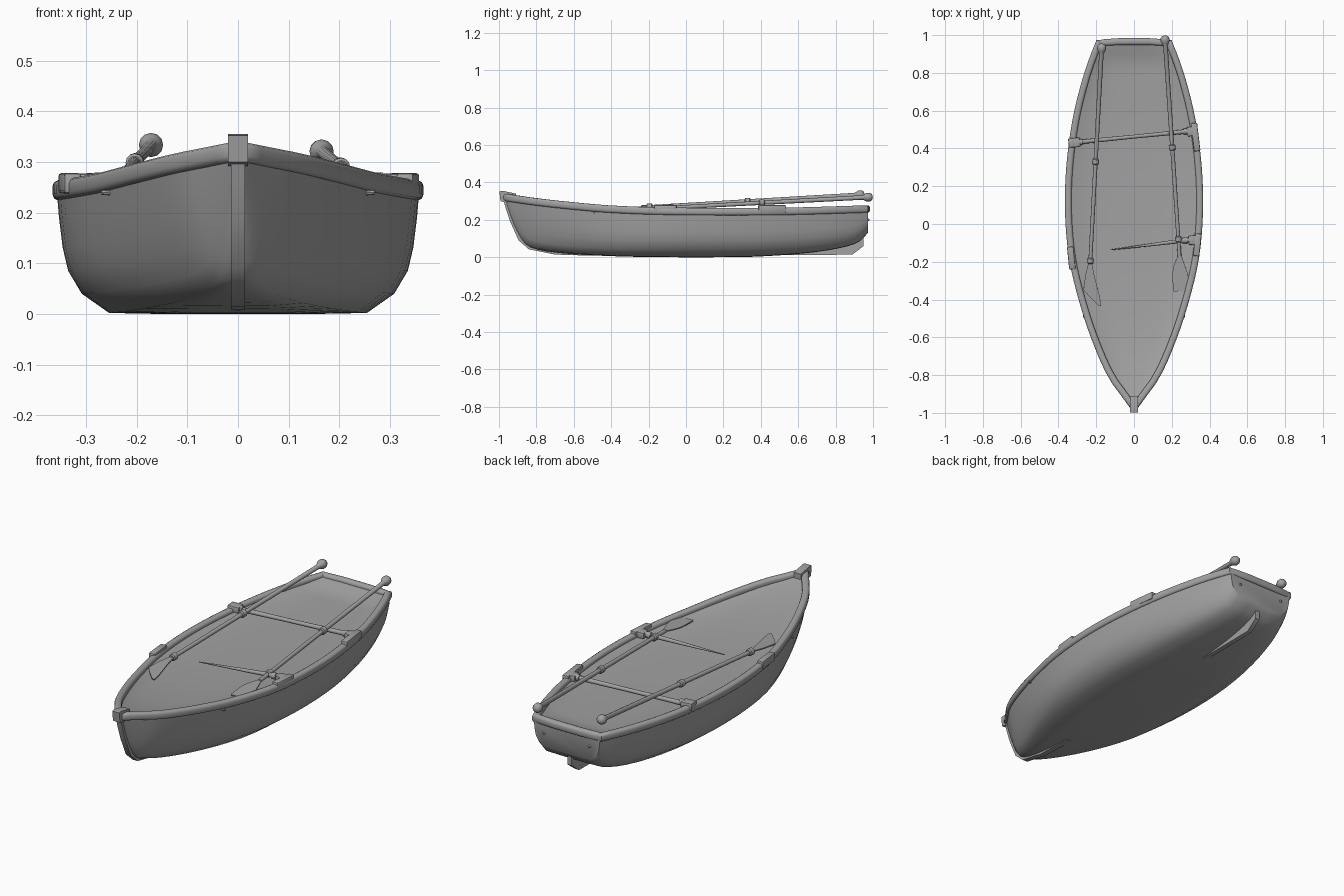
import bpy, bmesh, math
from mathutils import Vector

if "Cube" in bpy.data.objects:
    bpy.data.objects.remove(bpy.data.objects["Cube"])

paint = bpy.data.materials.new("grey_paint")
paint.diffuse_color = (0.36, 0.36, 0.36, 1)
paint.use_nodes = True
paint.node_tree.nodes["Principled BSDF"].inputs["Base Color"].default_value = paint.diffuse_color


def curve(table, y):
    """Smooth (Hermite) interpolation through (y, value) pairs."""
    n = len(table)
    i = max(0, min(n - 2, sum(1 for p in table if p[0] <= y) - 1))

    def slope(k):
        a, b = table[max(0, k - 1)], table[min(n - 1, k + 1)]
        return (b[1] - a[1]) / (b[0] - a[0])
    (y0, v0), (y1, v1) = table[i], table[i + 1]
    h = y1 - y0
    t = max(0, min(1, (y - y0) / h))
    return ((2*t**3 - 3*t*t + 1) * v0 + (t**3 - 2*t*t + t) * h * slope(i)
            + (3*t*t - 2*t**3) * v1 + (t**3 - t*t) * h * slope(i + 1))


WIDTH = [(-.98, .012), (-.9, .07), (-.8, .14), (-.6, .227), (-.4, .292), (-.2, .34), (0, .362),
         (.2, .364), (.4, .348), (.6, .315), (.8, .262), (.93, .215), (.975, .196)]
SHEER = [(-.98, .342), (-.8, .316), (-.6, .294), (-.4, .277), (-.1, .266), (.5, .265), (.975, .278)]
KEEL = [(-.975, .3), (-.93, .19), (-.88, .095), (-.83, .052), (-.7, .025), (-.5, .01), (-.2, .001),
        (.3, .001), (.5, .01), (.7, .028), (.85, .055), (.93, .085), (.972, .13)]
FULL = [(1, 1), (.985, .75), (.965, .52), (.935, .34), (.86, .16), (.71, .01), (.35, 0), (0, 0)]
SHARP = [(1, 1), (.88, .75), (.72, .52), (.56, .34), (.38, .17), (.2, .06), (.08, .01), (0, 0)]


def finish(name, bm, angle=40):
    bmesh.ops.recalc_face_normals(bm, faces=bm.faces)
    me = bpy.data.meshes.new(name)
    bm.to_mesh(me)
    bm.free()
    me.materials.append(paint)
    ob = bpy.data.objects.new(name, me)
    bpy.context.collection.objects.link(ob)
    bpy.context.view_layer.objects.active = ob
    ob.select_set(True)
    bpy.ops.object.shade_smooth_by_angle(angle=math.radians(angle))
    ob.select_set(False)
    return ob


def loft(name, rings, cyclic=False, angle=40):
    """Skin closed rings of points; cap the ends unless cyclic."""
    bm = bmesh.new()
    vs = [[bm.verts.new(p) for p in r] for r in rings]
    n = len(vs[0])
    for a, b in zip(vs, vs[1:] + (vs[:1] if cyclic else [])):
        for i in range(n):
            bm.faces.new((a[i], a[(i + 1) % n], b[(i + 1) % n], b[i]))
    if not cyclic:
        bm.faces.new(vs[0])
        bm.faces.new(vs[-1])
    return finish(name, bm, angle)


def turned(name, a, b, profile, sides=12):
    """Round part along a-b; profile holds (fraction of length, radius)."""
    a, b = Vector(a), Vector(b)
    d = b - a
    u = d.cross(Vector((0, 0, 1))).normalized()
    w = u.cross(d).normalized()
    return loft(name, [[a + d * f + r * (u * math.cos(2*math.pi*k/sides) + w * math.sin(2*math.pi*k/sides))
                        for k in range(sides)] for f, r in profile])


def block(name, center, size, turn=0, bevel=.006):
    bm = bmesh.new()
    bmesh.ops.create_cube(bm, size=1)
    c, s = math.cos(turn), math.sin(turn)
    for v in bm.verts:
        x, y, z = (v.co[i] * size[i] for i in range(3))
        v.co = Vector((x*c - y*s, x*s + y*c, z)) + Vector(center)
    bmesh.ops.bevel(bm, geom=bm.edges[:], offset=bevel, segments=2, affect='EDGES', profile=.5)
    return finish(name, bm)


def plate(name, outline, thick):
    """Fin in the y-z plane, centred on x = 0."""
    return loft(name, [[(x, y, z) for y, z in outline] for x in (-thick, thick)])


# Hull with the shallow dished inner surface, one closed section per station
stations = [-.972, -.955, -.93, -.905, -.88, -.855, -.83, -.79, -.74] + \
    [-.68 + .08 * i for i in range(19)] + [.81, .86, .9, .93, .955, .972]
rings = []
for y in stations:
    w = max(.004, curve(WIDTH, y) - .007)
    top, low = curve(SHEER, y) - .012, curve(KEEL, y)
    m = max(0, min(1, (y + .98) / .75))
    m = m * (2 - m)
    side = []
    for (fx, fz), (sx, sz) in zip(FULL, SHARP):
        side.append((w * (fx*m + sx*(1 - m)), low + (top - low) * (fz*m + sz*(1 - m))))
    ring = [(x, y, z) for x, z in side] + [(-x, y, z) for x, z in side[-2::-1]]
    dish = .028 * min(1, w / .2) * min(1, max(0, (.975 - y) / .12))
    for i in range(1, 12):
        f = -1 + i / 6
        ring.append((f * w, y, top - dish * (1 - f**4)))
    rings.append(ring)
loft("hull", rings, angle=50)

# Gunwale: rounded bar swept round the whole sheer line
ys = [.965 - .06 * i for i in range(32)] + [-.93, -.965]
half = [(max(.004, curve(WIDTH, y) - .017), y) for y in ys]
path = [(-x, y) for x, y in half] + [(x, y) for x, y in half[::-1]]
path += [(.182, .975), (.165, .978), (.08, .984), (-.08, .984), (-.165, .978), (-.182, .975)]
path = [(x, y - .018 if y > .97 else y) for x, y in path]
rings = []
for i, (x, y) in enumerate(path):
    p, q = path[i - 1], path[(i + 1) % len(path)]
    t = Vector((q[0] - p[0], q[1] - p[1])).normalized()
    z = curve(SHEER, y) - .02
    ring = []
    for k in range(12):
        a = 2 * math.pi * (k + .5) / 12
        c, s = math.cos(a), math.sin(a)
        o = .018 * math.copysign(abs(c)**.65, c)
        ring.append((x + t.y * o, y - t.x * o, z + .02 * math.copysign(abs(s)**.65, s)))
    rings.append(ring)
loft("gunwale", rings, cyclic=True, angle=60)

# Stem, bow cap and skeg
plate("stem", [(-.985, .335), (-.965, .265), (-.94, .19), (-.895, .09), (-.84, .042), (-.7, .014),
               (-.5, .008), (-.5, .02), (-.7, .04), (-.82, .08), (-.87, .15), (-.92, .3)], .014)
loft("bow_cap", [[(x, y, z) for y, z in
                  ((-.998, .352), (-.98, .355), (-.91, .34), (-.91, .31), (-.96, .292), (-.992, .3))]
                 for x in (-.02, .02)], angle=30)
plate("skeg", [(.5, .012), (.7, .012), (.89, .014), (.95, .06), (.95, .11), (.8, .06), (.6, .025)], .012)


# Oars: knobbed handle, shaft, collars and flat blade
def oar(tag, a, b, collars, blade):
    a, b = Vector(a), Vector(b)
    length = (b - a).length
    knob = [(0, .006), (.004, .016), (.014, .023), (.03, .024), (.042, .018), (.055, .012)]
    turned(tag + "_oar_shaft", a, b, [(f / length, r) for f, r in knob] + [(.5, .011), (1, .010)])
    d = (b - a).normalized()
    for y in collars:
        c = a + d * ((y - a.y) / d.y)
        turned(tag + "_oar_collar", c - d * .016, c + d * .016,
               [(0, .013), (.15, .018), (.85, .018), (1, .013)])
    across = d.cross(Vector((0, 0, 1))).normalized()
    up = across.cross(d)
    rings = []
    for f, l, r in blade:
        c = b + d * f
        rings.append([c + across * l - up * .002, c + across * r - up * .002,
                      c + across * r + up * .004, c + across * l + up * .004])
    loft(tag + "_oar_blade", rings)


oar("left", (-.17, .955, .335), (-.232, -.21, .268), (.33, -.195),
    [(0, -.01, .01), (.06, -.025, .022), (.14, -.05, .028), (.17, -.06, .0), (.22, -.07, -.055)])
oar("right", (.163, .998, .322), (.241, -.17, .26), (.405, -.08),
    [(0, -.01, .01), (.05, -.025, .035), (.09, -.036, .044), (.17, -.04, .046), (.185, -.038, .044)])

# Cross bars, the front one sinking into the inner surface
turned("rear_bar", (-.31, .432, .258), (.30, .492, .262), [(0, .012), (.5, .010), (1, .012)])
turned("front_bar", (.31, -.082, .266), (-.125, -.137, .248), [(0, .012), (.4, .009), (1, .002)])
for x, y in ((-.285, .434), (.275, .49), (.27, -.087)):
    turned("bar_collar", (x - .012, y, .262), (x + .012, y, .263), [(0, .016), (1, .016)])

# Oarlock pads on the gunwale, with a cheek block where a bar ends
for x, y, size, turn in ((-.33, .43, .05, .1), (-.332, -.18, .12, .1), (.326, .46, .15, .12), (.335, -.11, .12, -.1)):
    block("oarlock_pad", (x, y, .258), (.034, size, .04), turn)
for x, y in ((-.305, .432), (.3, .49), (.308, -.085)):
    block("oarlock_cheek", (x, y, .261), (.04, .05, .032), .1)

# Small bolts on the transom and the sides
for s in (-1, 1):
    turned("transom_bolt", (s * .13, .965, .2), (s * .13, .98, .2), [(0, .007), (.7, .007), (1, .004)], 8)
    x = curve(WIDTH, -.49)
    turned("side_bolt", (s * (x - .03), -.49, .238), (s * (x + .004), -.49, .24), [(0, .005), (1, .005)], 8)
